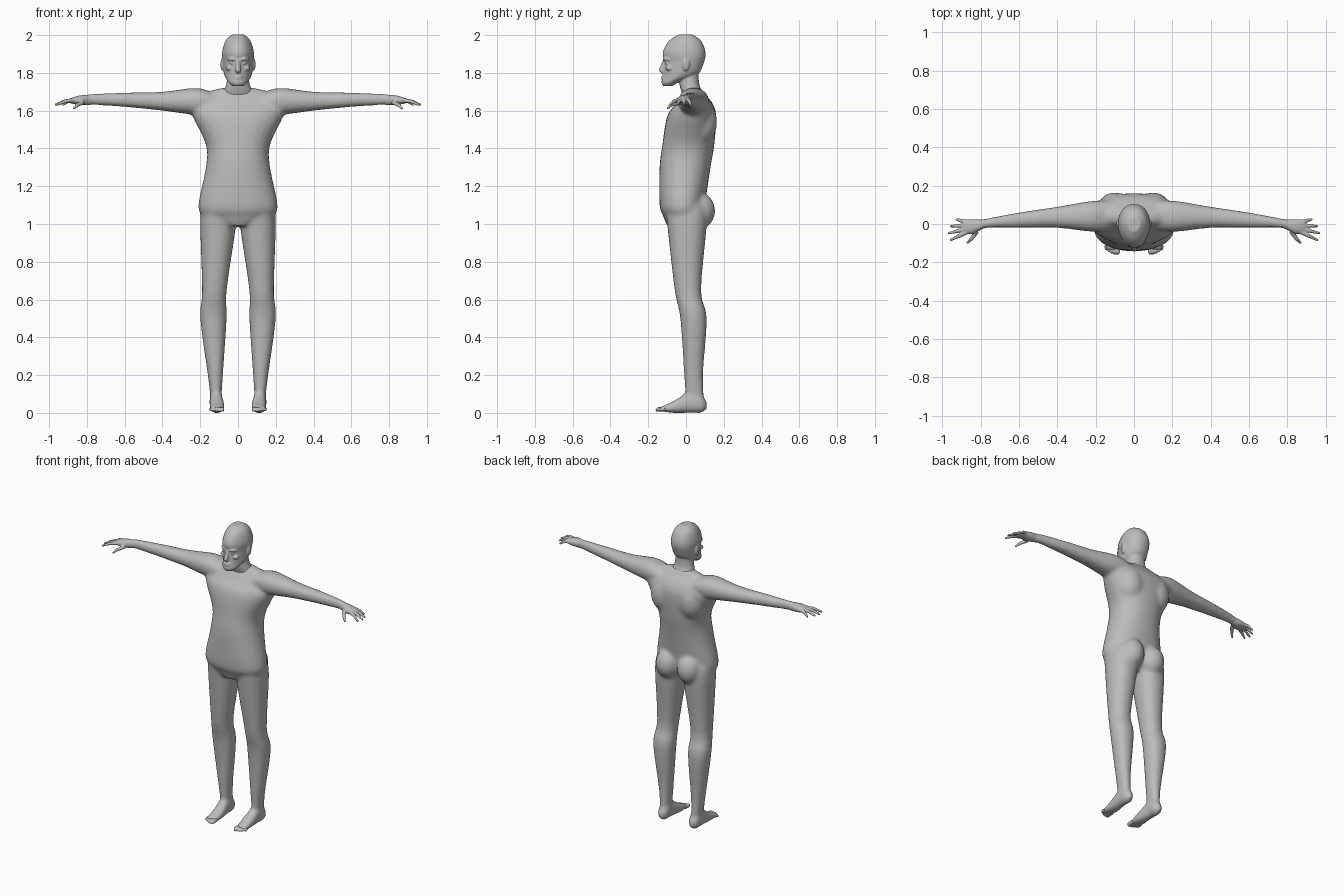
import bpy, bmesh, math
from mathutils import Vector, Matrix

old = bpy.data.objects.get("Cube")
if old:
    bpy.data.objects.remove(old, do_unlink=True)

grey = bpy.data.materials.new("plain_grey")
grey.use_nodes = True
shade = (.5, .5, .5, 1)
grey.diffuse_color = shade
grey.node_tree.nodes["Principled BSDF"].inputs["Base Color"].default_value = shade


def curve_through(rows, steps=4):
    """Fill the gaps between rows along a smooth curve that passes each one."""
    rows = [Vector(row) for row in rows]
    ends = [rows[0]] + rows + [rows[-1]]
    filled = []
    for before, start, end, after in zip(ends, ends[1:], ends[2:], ends[3:]):
        for step in range(steps):
            t = step / steps
            leave, arrive = (end - before) / 2, (after - start) / 2
            bend = (start - end) * 2 + leave + arrive
            ease = (end - start) * 3 - leave * 2 - arrive
            filled.append(((bend * t + ease) * t + leave) * t + start)
    return filled + [rows[-1]]


def skin(bm, rings):
    """Join rings of points into a closed tube."""
    rings = [[bm.verts.new(point) for point in ring] for ring in rings]
    for low, high in zip(rings, rings[1:]):
        for i in range(len(low)):
            j = (i + 1) % len(low)
            bm.faces.new((low[i], low[j], high[j], high[i]))
    bm.faces.new(rings[0][::-1])
    bm.faces.new(rings[-1])


def loft(bm, axis, rows, side=1, power=2.2, taper=0, count=28):
    """Rows hold a position on the axis, then the limits on the other two axes."""
    rings = []
    for at, a_low, a_high, b_low, b_high in curve_through(rows):
        ring = []
        for i in range(count):
            angle = math.tau * i / count
            c, s = math.cos(angle), math.sin(angle)
            c = math.copysign(abs(c) ** (2 / power), c)
            s = math.copysign(abs(s) ** (2 / power), s)
            c *= 1 - taper * max(0, -s)
            a = (a_low + a_high + c * (a_high - a_low)) / 2
            b = (b_low + b_high + s * (b_high - b_low)) / 2
            x, y, z = {"x": (at, a, b), "y": (a, at, b), "z": (a, b, at)}[axis]
            ring.append((x * side, y, z))
        rings.append(ring)
    skin(bm, rings)


def symmetric(rows):
    """Turn half widths into left and right limits."""
    return [(z, -width, width, front, back) for z, width, front, back in rows]


def tube(bm, points, radii, side=1, count=8):
    """Round limb through a few points."""
    points = [Vector((x * side, y, z)) for x, y, z in points]
    turn = (points[-1] - points[0]).to_track_quat("Z", "Y")
    rings = []
    for point, radius in zip(points, radii):
        angles = [math.tau * i / count for i in range(count)]
        rings.append([point + turn @ Vector((math.cos(a), math.sin(a), 0)) * radius
                      for a in angles])
    skin(bm, rings)


def blob(bm, centre, size, side=1):
    x, y, z = centre
    matrix = Matrix.Translation((x * side, y, z)) @ Matrix.Diagonal((*size, 1))
    bmesh.ops.create_uvsphere(bm, u_segments=20, v_segments=12, radius=1, matrix=matrix)


def finish(name, bm, voxel, passes):
    """Fuse the overlapping parts into one smooth skin."""
    bmesh.ops.recalc_face_normals(bm, faces=bm.faces)
    mesh = bpy.data.meshes.new(name)
    bm.to_mesh(mesh)
    bm.free()
    mesh.materials.append(grey)
    mesh.shade_smooth()
    obj = bpy.data.objects.new(name, mesh)
    bpy.context.collection.objects.link(obj)
    fuse = obj.modifiers.new("fuse", "REMESH")
    fuse.mode = "VOXEL"
    fuse.voxel_size = voxel
    fuse.use_smooth_shade = True
    relax = obj.modifiers.new("relax", "SMOOTH")
    relax.factor = .5
    relax.iterations = passes


# Body: torso, arms, legs, feet, buttocks and shoulder blades
torso = [(.99, .08, -.1, .05), (1.04, .18, -.12, .09), (1.1, .21, -.14, .1),
         (1.3, .17, -.14, .13), (1.42, .17, -.125, .15), (1.57, .24, -.1, .16),
         (1.64, .25, -.05, .14), (1.7, .16, -.01, .09), (1.72, .08, 0, .08)]
leg = [(1.1, .02, .19, -.11, .1), (1, .01, .2, -.1, .11), (.65, .06, .19, -.06, .08),
       (.5, .06, .2, -.03, .11), (.2, .08, .16, -.01, .09), (.04, .09, .14, 0, .1)]
foot = [(.11, .1, .13, .02, .06), (.08, .08, .15, 0, .1), (.03, .08, .15, 0, .12),
        (-.07, .07, .15, 0, .06), (-.14, .08, .15, .01, .03)]
arm = [(.12, -.03, .12, 1.61, 1.69), (.22, -.04, .12, 1.58, 1.72),
       (.4, -.02, .09, 1.6, 1.7), (.6, -.02, .06, 1.62, 1.695),
       (.76, -.02, .03, 1.63, 1.69), (.82, -.04, .02, 1.63, 1.68)]
bm = bmesh.new()
loft(bm, "z", symmetric(torso))
for side in (1, -1):
    loft(bm, "z", leg, side)
    loft(bm, "y", foot, side)
    loft(bm, "x", arm, side)
    blob(bm, (.08, .065, 1.07), (.08, .09, .1), side)
    blob(bm, (.1, .08, 1.54), (.09, .085, .12), side)
finish("body", bm, .011, 6)

# Hands: palm, thumb and four fingers fanning out
palm = [(.78, -.02, .02, 1.63, 1.685), (.84, -.05, .025, 1.63, 1.68),
        (.89, -.05, .02, 1.64, 1.665)]
thumb = [(.82, -.04, 1.645), (.85, -.08, 1.63), (.87, -.1, 1.61)]
thickness = (.013, .01, .006)
for name, side in (("left_hand", 1), ("right_hand", -1)):
    bm = bmesh.new()
    loft(bm, "x", palm, side)
    tube(bm, thumb, thickness, side)
    for i in range(4):
        base = Vector((.87, .01 - .017 * i, 1.655))
        tip = Vector((.97 - .01 * (i - 2) ** 2, .025 - .037 * i, 1.63))
        knuckle = (base + tip) / 2 + Vector((0, 0, .007))
        tube(bm, (base, knuckle, tip), thickness, side)
    finish(name, bm, .004, 2)

# Toes, largest on the inside
for name, side in (("left_toes", 1), ("right_toes", -1)):
    bm = bmesh.new()
    for i in range(5):
        x = .085 + .015 * i
        size = .013 - .001 * i
        tip = .0015 * i ** 2 - .16
        tube(bm, ((x, -.11, .02), (x, tip + size, .018), (x, tip, .012)),
             (size, size, size / 2), side)
    finish(name, bm, .004, 2)

# Head: neck, skull and jaw, nose, lips, brows, eyes, cheeks and ears
neck = [(1.66, .1, -.01, .11), (1.74, .062, -.035, .07), (1.85, .05, -.04, .07)]
skull = [(1.73, .03, -.12, -.07), (1.75, .05, -.13, -.04), (1.79, .073, -.12, .06),
         (1.855, .082, -.115, .095), (1.91, .084, -.123, .103), (1.97, .066, -.09, .08),
         (2.003, .034, -.04, .035)]
bm = bmesh.new()
loft(bm, "z", symmetric(neck))
loft(bm, "z", symmetric(skull), taper=.2)
tube(bm, ((0, -.112, 1.87), (0, -.13, 1.81), (0, -.118, 1.795)), (.01, .016, .01))
for height in (1.77, 1.782):
    blob(bm, (0, -.118, height), (.026, .013, .006))
for side in (1, -1):
    tube(bm, ((.012, -.117, 1.87), (.035, -.11, 1.875), (.056, -.09, 1.87)),
         (.007, .009, .006), side)
    blob(bm, (.032, -.104, 1.853), (.014, .01, .007), side)
    blob(bm, (.045, -.088, 1.825), (.02, .02, .014), side)
    blob(bm, (.083, 0, 1.845), (.01, .02, .034), side)
finish("head", bm, .005, 3)
